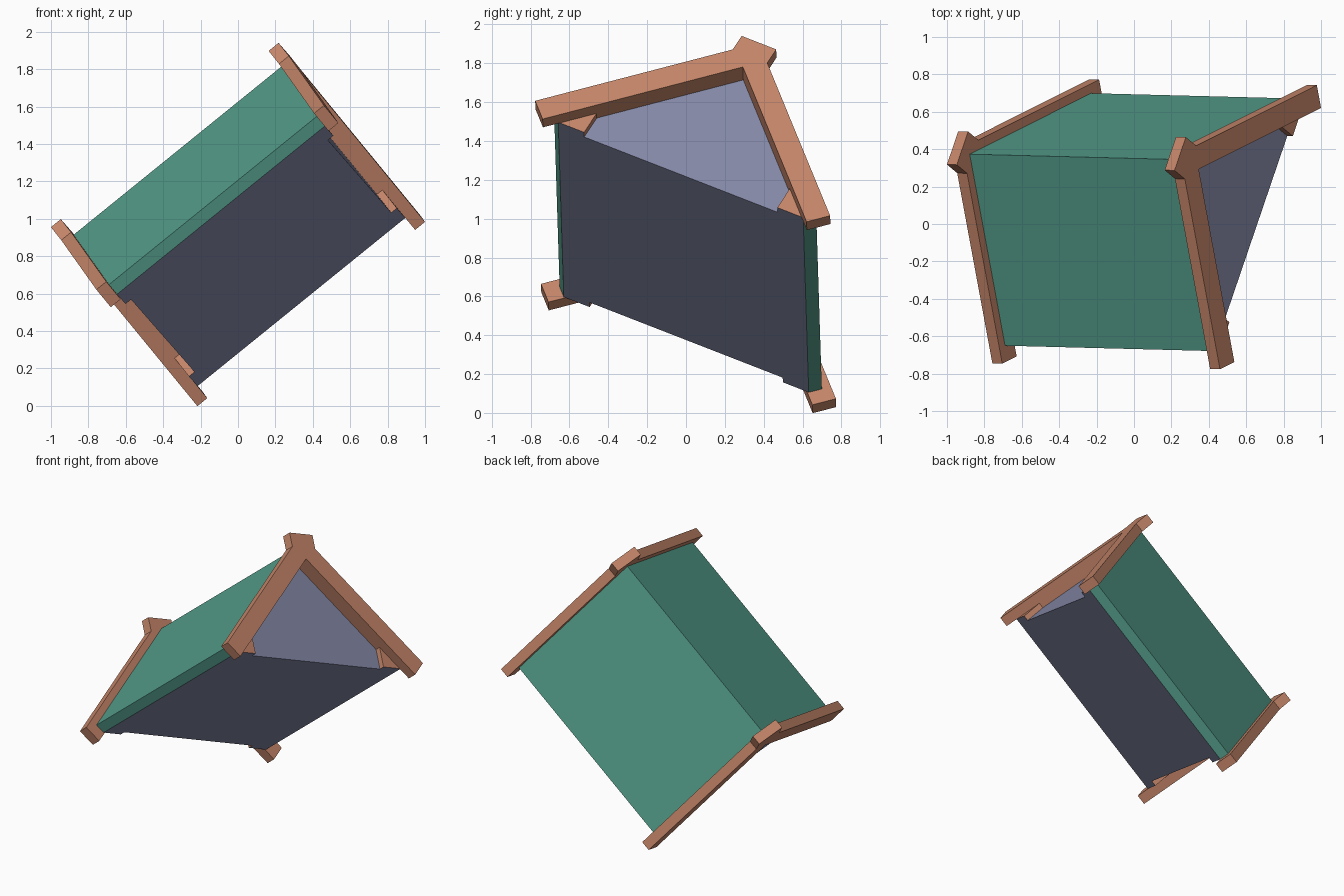
import bpy, bmesh
from mathutils import Matrix, Vector

if "Cube" in bpy.data.objects:
    bpy.data.objects.remove(bpy.data.objects["Cube"])

# Colours
def material(name, rgb):
    m = bpy.data.materials.new(name)
    lin = [((c / 255 + 0.055) / 1.055) ** 2.4 for c in rgb]
    m.diffuse_color = (*lin, 1)
    m.use_nodes = True
    m.node_tree.nodes["Principled BSDF"].inputs["Base Color"].default_value = m.diffuse_color
    return m

green = material("green_cloth", (84, 157, 138))
brown = material("brown_wood", (196, 133, 105))
slate = material("slate_blue", (133, 137, 167))

# Tilted frame: x along the ridge, y across the floor, z up to the ridge
along = Vector((0.777, -0.02, 0.629)).normalized()
across = Vector((0.303, 0.887, -0.345))
across = (across - along * across.dot(along)).normalized()
up = along.cross(across)
frame = Matrix((along, across, up)).transposed().to_4x4()
frame.translation = (0.124, -0.013, 0.801)

def prism(name, profile, x0, x1, mats, dark_bottom=False):
    """Extrude a (y, z) profile from x0 to x1."""
    bm = bmesh.new()
    face = bm.faces.new([bm.verts.new((x0, y, z)) for y, z in profile])
    ext = bmesh.ops.extrude_face_region(bm, geom=[face])
    bmesh.ops.translate(bm, vec=(x1 - x0, 0, 0),
                        verts=[g for g in ext["geom"] if isinstance(g, bmesh.types.BMVert)])
    bmesh.ops.recalc_face_normals(bm, faces=bm.faces)
    if dark_bottom:
        for f in bm.faces:
            if f.normal.z < -0.95:
                f.material_index = 1
    me = bpy.data.meshes.new(name)
    bm.to_mesh(me)
    bm.free()
    for m in mats:
        me.materials.append(m)
    ob = bpy.data.objects.new(name, me)
    bpy.context.collection.objects.link(ob)
    ob.matrix_world = frame
    return ob

def mirrored(half):
    """Close a right-hand half profile with its left-hand copy."""
    return half + [(-y, z) for y, z in reversed(half) if y > 0]

WALL, PANEL, END = 0.677, 0.715, 0.783

# Body with closed end walls and floor
prism("body", [(-0.71, 0), (0.71, 0), (0, 0.71)], -WALL, WALL, [slate])

# Two thick roof panels with square-cut eaves
roof = [(0, 0.71), (0.71, 0), (0.76, 0.05), (0, 0.81)]
prism("roof_panel_back", roof, -PANEL, PANEL, [green])
prism("roof_panel_front", [(-y, z) for y, z in roof], -PANEL, PANEL, [green])

# Gable beams with a square ridge cap, and the inner trim with corner blocks
cap = [(0.10, 0.88), (0.10, 0.78), (0.855, 0.025), (0.765, -0.065), (0, 0.70)]
trim = [(0, 0.71), (0.71, 0), (0.56, 0), (0.56, 0.14), (0, 0.70)]
for side, s in (("right", 1), ("left", -1)):
    prism("gable_beams_" + side, mirrored(cap), s * PANEL, s * END, [brown])
    for part, k in (("back", 1), ("front", -1)):
        prism(f"gable_trim_{side}_{part}", [(k * y, z) for y, z in trim],
              s * WALL, s * PANEL, [brown, slate], dark_bottom=True)
